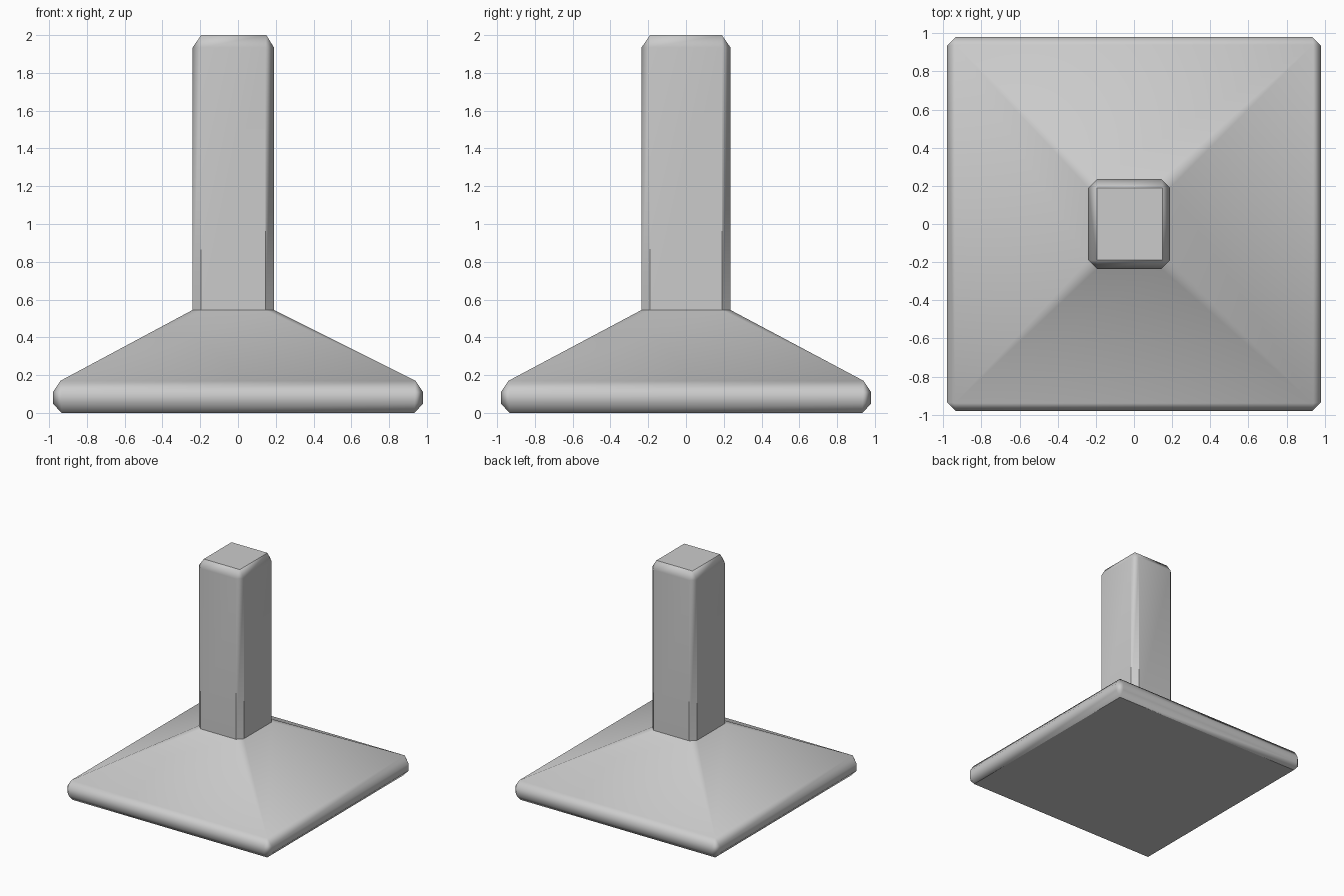
import bpy, bmesh, math

if "Cube" in bpy.data.objects:
    bpy.data.objects.remove(bpy.data.objects["Cube"])


def ring(bm, x0, x1, y0, y1, z, c):
    """Rectangle with cut corners (c = corner cut), counter-clockwise."""
    pts = [(x0 + c, y0), (x1 - c, y0), (x1, y0 + c), (x1, y1 - c),
           (x1 - c, y1), (x0 + c, y1), (x0, y1 - c), (x0, y0 + c)]
    return [bm.verts.new((x, y, z)) for x, y in pts]


# Cross-sections from the floor to the top: x0, x1, y0, y1, z, corner cut
sections = [
    (-0.935, 0.935, -0.935, 0.935, 0.00, 0.0),     # underside
    (-0.98, 0.98, -0.98, 0.98, 0.05, 0.045),       # plinth rim
    (-0.98, 0.98, -0.98, 0.98, 0.11, 0.045),
    (-0.94, 0.94, -0.94, 0.94, 0.17, 0.0),         # foot of the slopes
    (-0.24, 0.19, -0.235, 0.235, 0.545, 0.045),    # foot of the column
    (-0.24, 0.19, -0.235, 0.235, 1.935, 0.045),
    (-0.195, 0.15, -0.19, 0.19, 2.00, 0.0),        # column top
]

bm = bmesh.new()
rings = [ring(bm, *s) for s in sections]
for a, b in zip(rings, rings[1:]):
    for i in range(8):
        j = (i + 1) % 8
        bm.faces.new((a[i], a[j], b[j], b[i]))
bm.faces.new(rings[0][::-1])
bm.faces.new(rings[-1])
bmesh.ops.remove_doubles(bm, verts=bm.verts[:], dist=0.001)
bmesh.ops.recalc_face_normals(bm, faces=bm.faces[:])

mesh = bpy.data.meshes.new("column_on_sloped_base")
bm.to_mesh(mesh)
bm.free()
obj = bpy.data.objects.new("column_on_sloped_base", mesh)
bpy.context.collection.objects.link(obj)

# Soft slopes and bevels, large faces kept flat
bpy.context.view_layer.objects.active = obj
obj.select_set(True)
bpy.ops.object.shade_smooth_by_angle(angle=math.radians(42))
mod = obj.modifiers.new("flat_large_faces", "WEIGHTED_NORMAL")
mod.keep_sharp = True
